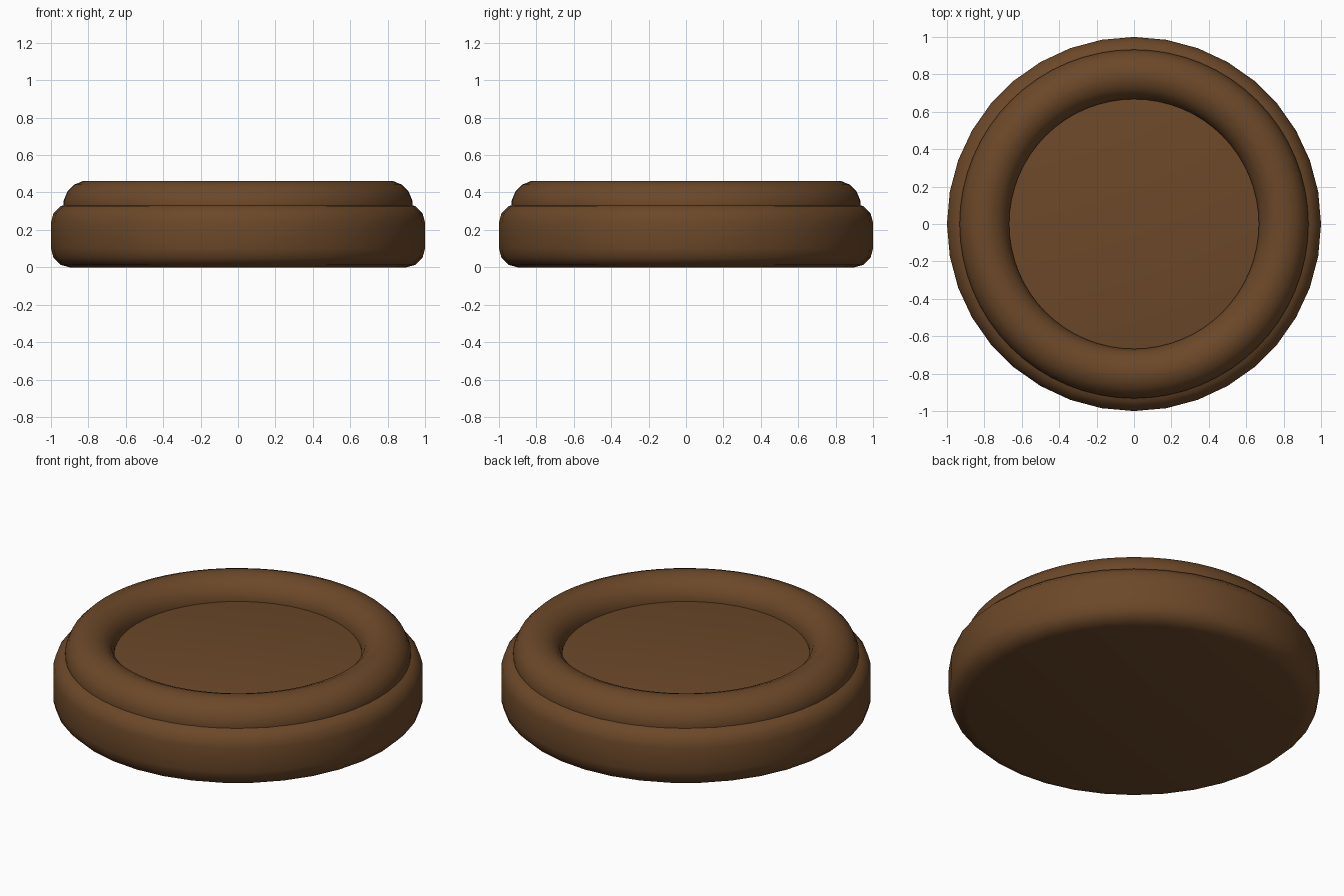
import bpy
import math

cube = bpy.data.objects.get("Cube")
if cube:
    bpy.data.objects.remove(cube, do_unlink=True)

brown = bpy.data.materials.new("dark_brown")
brown.use_nodes = True
color = (0.15, 0.065, 0.022, 1)
brown.diffuse_color = color
brown.node_tree.nodes["Principled BSDF"].inputs["Base Color"].default_value = color


def finish(name):
    obj = bpy.context.object
    obj.name = name
    obj.data.materials.append(brown)
    return obj


# Rounded disc body
height = 0.34
bpy.ops.mesh.primitive_cylinder_add(vertices=36, radius=1, depth=height,
                                    location=(0, 0, height / 2))
body = finish("base_disc")
bevel = body.modifiers.new("rounded_rims", "BEVEL")
bevel.width = 0.1
bevel.segments = 3
bevel.limit_method = "ANGLE"
bevel.angle_limit = math.radians(40)
bpy.ops.object.modifier_apply(modifier=bevel.name)
bpy.ops.object.shade_smooth_by_angle(angle=math.radians(40))

# Raised ring, tube turned half a step so its crown is flat
tube, sides = 0.135, 16
bpy.ops.mesh.primitive_torus_add(major_segments=64, minor_segments=sides,
                                 major_radius=0.8, minor_radius=tube,
                                 location=(0, 0, 0.33))
ring = finish("raised_ring")
for v in ring.data.vertices:
    around = math.atan2(v.co.y, v.co.x)
    angle = math.atan2(v.co.z, math.hypot(v.co.x, v.co.y) - 0.8) + math.pi / sides
    r = 0.8 + tube * math.cos(angle)
    v.co = (r * math.cos(around), r * math.sin(around), tube * math.sin(angle))
bpy.ops.object.shade_smooth_by_angle(angle=math.radians(40))
